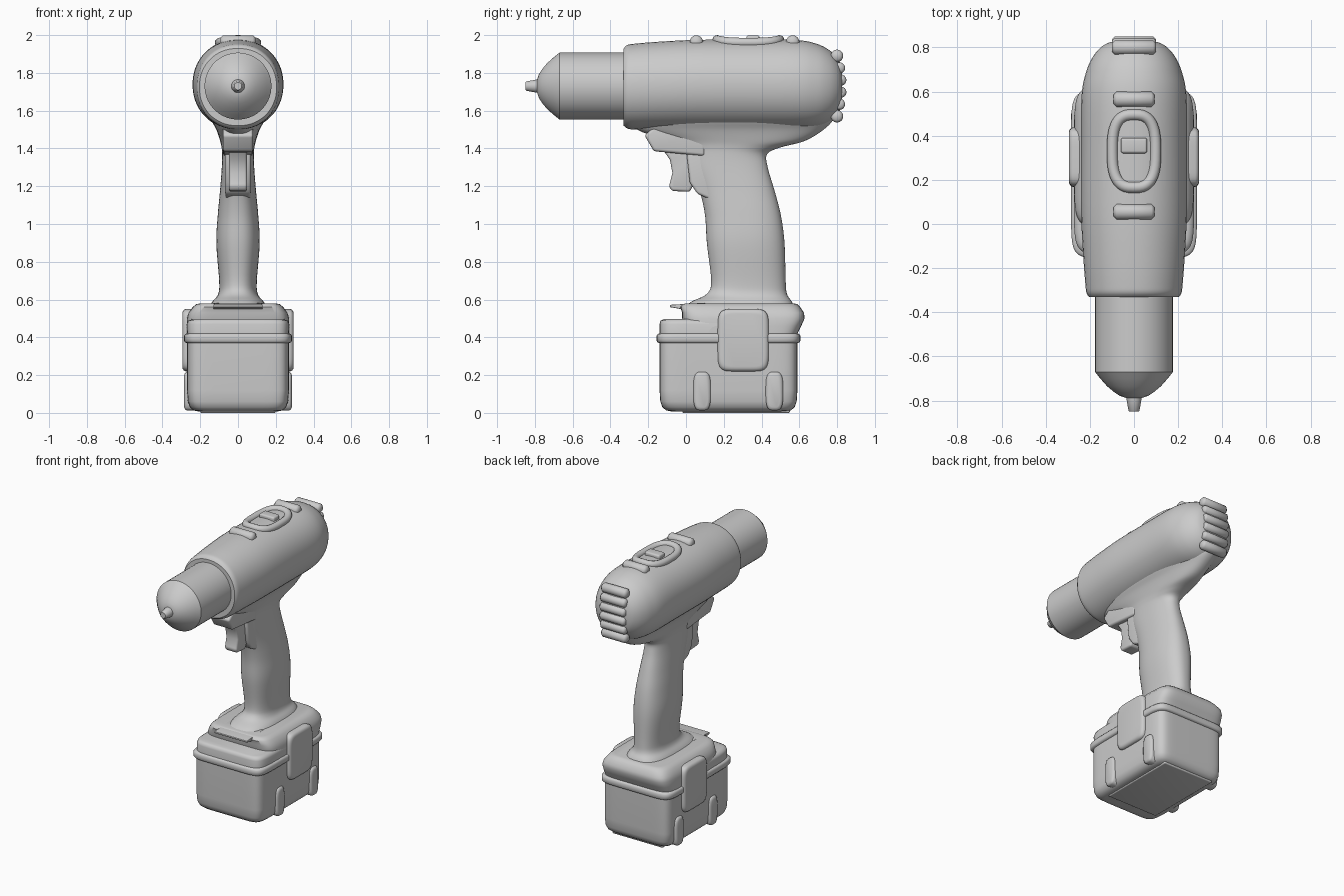
import bpy, bmesh, math
from mathutils import Vector

old = bpy.data.objects.get("Cube")
if old:
    bpy.data.objects.remove(old, do_unlink=True)

grey = bpy.data.materials.new("plain grey")
grey.use_nodes = True
grey.diffuse_color = (0.6, 0.6, 0.6, 1)
grey.node_tree.nodes["Principled BSDF"].inputs["Base Color"].default_value = (0.6, 0.6, 0.6, 1)


def finish(name, bm, bevel=0, angle=35):
    bmesh.ops.recalc_face_normals(bm, faces=bm.faces)
    mesh = bpy.data.meshes.new(name)
    bm.to_mesh(mesh)
    bm.free()
    ob = bpy.data.objects.new(name, mesh)
    bpy.context.collection.objects.link(ob)
    mesh.materials.append(grey)
    bpy.ops.object.select_all(action='DESELECT')
    ob.select_set(True)
    bpy.context.view_layer.objects.active = ob
    if bevel:
        mod = ob.modifiers.new("soft edges", 'BEVEL')
        mod.width = bevel
        mod.segments = 4
        mod.limit_method = 'ANGLE'
        bpy.ops.object.modifier_apply(modifier=mod.name)
    bpy.ops.object.shade_smooth_by_angle(angle=math.radians(angle))
    return ob


def spow(v, e):
    return math.copysign(abs(v) ** (2 / e), v)


def smooth(rows, steps=5):
    """Catmull-Rom blend between section rows."""
    out = []
    for i in range(len(rows) - 1):
        a, b, c, d = (rows[max(0, min(len(rows) - 1, i + k))] for k in (-1, 0, 1, 2))
        for s in range(steps):
            t = s / steps
            out.append([q + t / 2 * (r - p + t * (2*p - 5*q + 4*r - w + t * (3*(q - r) + w - p)))
                        for p, q, r, w in zip(a, b, c, d)])
    return out + [rows[-1]]


def loft(name, axis, rows, blend=False, segs=48, angle=35):
    """Rows: position, centre and half size of first and second cross axis, roundness."""
    bm = bmesh.new()
    rings = []
    for pos, c1, h1, c2, h2, e in (smooth(rows) if blend else rows):
        ring = []
        for i in range(segs):
            t = math.tau * (i + 0.5) / segs
            co = [c1 + h1 * spow(math.cos(t), e), c2 + h2 * spow(math.sin(t), e)]
            co.insert("xyz".index(axis), pos)
            ring.append(bm.verts.new(co))
        rings.append(ring)
    for a, b in zip(rings, rings[1:]):
        for i in range(segs):
            j = (i + 1) % segs
            bm.faces.new((a[i], a[j], b[j], b[i]))
    bm.faces.new(rings[0])
    bm.faces.new(rings[-1])
    return finish(name, bm, angle=angle)


def box(name, lo, hi, bevel):
    bm = bmesh.new()
    bmesh.ops.create_cube(bm, size=1)
    lo, hi = Vector(lo), Vector(hi)
    for v in bm.verts:
        v.co = (lo + hi) / 2 + v.co * (hi - lo)
    return finish(name, bm, bevel)


def slab(name, profile, half, bevel):
    """Side profile (y, z) extruded across x."""
    bm = bmesh.new()
    face = bm.faces.new([bm.verts.new((-half, y, z)) for y, z in profile])
    ext = bmesh.ops.extrude_face_region(bm, geom=[face])["geom"]
    for v in ext:
        if isinstance(v, bmesh.types.BMVert):
            v.co.x = half
    return finish(name, bm, bevel)


def rod(name, y, z, r, half):
    tip = half - r * 0.4
    return loft(name, 'x', [(s, y, k * r, z, k * r, 2) for s, k in
                ((-half, 0.6), (-tip, 1), (tip, 1), (half, 0.6))], segs=20, angle=60)


# Motor housing: y, z bottom, z top, half width
housing = [(-0.33, 1.52, 1.93, 0.205), (-0.31, 1.505, 1.948, 0.216), (-0.27, 1.5, 1.955, 0.221),
           (-0.15, 1.5, 1.965, 0.23), (0.05, 1.5, 1.975, 0.24), (0.35, 1.5, 1.977, 0.24),
           (0.58, 1.5, 1.975, 0.238), (0.69, 1.51, 1.955, 0.217), (0.76, 1.54, 1.92, 0.185),
           (0.805, 1.585, 1.875, 0.145), (0.825, 1.63, 1.83, 0.105)]
loft("motor_housing", 'y', [(y, 0, w, (a + b) / 2, (b - a) / 2, 2.1) for y, a, b, w in housing], True)

# Nose and drill tip: y, radius
nose = [(-0.3, 0.177), (-0.67, 0.177), (-0.70, 0.153), (-0.735, 0.122), (-0.76, 0.092),
        (-0.778, 0.065), (-0.788, 0.035)]
loft("nose_cone", 'y', [(y, 0, r, 1.73, r, 2) for y, r in nose])
loft("drill_tip", 'y', [(y, 0, r, 1.73, r, 2) for y, r in
                        ((-0.77, 0.037), (-0.79, 0.035), (-0.845, 0.025), (-0.85, 0.02))], segs=24)

# Handle with flared ends: z, y front, y back, half width, roundness
handle = [(0.55, -0.02, 0.58, 0.16, 3), (0.59, 0.03, 0.56, 0.135, 2.8), (0.63, 0.11, 0.535, 0.105, 2.5),
          (0.7, 0.133, 0.528, 0.1, 2.4), (0.9, 0.11, 0.522, 0.115, 2.4), (1.05, 0.1, 0.502, 0.107, 2.4),
          (1.18, 0.07, 0.468, 0.095, 2.4), (1.3, 0.02, 0.433, 0.086, 2.4), (1.37, 0, 0.43, 0.084, 2.4),
          (1.405, -0.03, 0.5, 0.087, 2.4), (1.44, -0.1, 0.63, 0.095, 2.4), (1.5, -0.26, 0.73, 0.115, 2.4),
          (1.56, -0.29, 0.785, 0.145, 2.4), (1.64, -0.28, 0.8, 0.15, 2.4)]
loft("handle", 'z', [(z, 0, w, (a + b) / 2, (b - a) / 2, e) for z, a, b, w, e in handle], True)

# Trigger and its mount
slab("trigger_mount", [(-0.22, 1.47), (-0.17, 1.385), (0.1, 1.36), (0.1, 1.52), (-0.16, 1.52)], 0.08, 0.015)
slab("trigger", [(-0.12, 1.39), (-0.085, 1.34), (-0.072, 1.27), (-0.09, 1.2), (-0.075, 1.175),
                 (0.02, 1.17), (0.045, 1.22), (0.08, 1.4)], 0.048, 0.014)
slab("trigger_root", [(0, 1.4), (0.02, 1.22), (0.06, 1.16), (0.15, 1.12), (0.15, 1.4)], 0.068, 0.015)

# Battery pack
loft("battery_case", 'z', [(z, 0, 0.27 - k, 0.225, 0.365 - k, 9) for z, k in
     ((0.008, 0.06), (0.013, 0.035), (0.03, 0.015), (0.06, 0.004), (0.12, 0), (0.4, 0))], segs=80, angle=50)
loft("battery_rim", 'z', [(z, 0, 0.285 - k, 0.225, 0.38 - k, 9) for z, k in
     ((0.368, 0.02), (0.372, 0.006), (0.38, 0), (0.41, 0), (0.418, 0.006), (0.422, 0.02))], segs=80, angle=50)
loft("base_deck", 'z', [(z, 0, w, 0.225, d, 8) for z, w, d in
     ((0.4, 0.27, 0.365), (0.47, 0.272, 0.365), (0.488, 0.265, 0.36), (0.496, 0.245, 0.345))],
     segs=80, angle=50)
# Raised rear of the base: z, y front, y back, half width
shoulder = [(0.42, 0, 0.59, 0.272), (0.46, 0, 0.61, 0.272), (0.5, -0.02, 0.628, 0.27),
            (0.53, -0.02, 0.625, 0.262), (0.56, -0.03, 0.605, 0.24), (0.575, -0.02, 0.59, 0.222),
            (0.58, 0, 0.57, 0.2)]
loft("base_shoulder", 'z', [(z, 0, w, (a + b) / 2, (b - a) / 2, 7) for z, a, b, w in shoulder],
     segs=80, angle=50)
slab("front_lip", [(-0.085, 0.56), (0, 0.545), (0.1, 0.545), (0.1, 0.583), (0, 0.577), (-0.085, 0.572)],
     0.13, 0.004)
box("battery_foot_plate", (-0.2, -0.02, 0), (0.2, 0.55, 0.03), 0.008)

# Side clips and feet
for side, sign in (("left", 1), ("right", -1)):
    loft(side + "_clip", 'x', [(sign * x, 0.303, 0.135 - k, 0.385, 0.165 - k, 6) for x, k in
         ((0.2, 0), (0.277, 0), (0.287, 0.005), (0.293, 0.014), (0.295, 0.025))], segs=64, angle=50)
    for place, y in (("front", 0.085), ("rear", 0.468)):
        loft(side + "_" + place + "_foot", 'x', [(sign * x, y, 0.046 - k, 0.115, 0.102 - k, 3.5) for x, k in
             ((0.2, 0), (0.272, 0), (0.28, 0.005), (0.285, 0.016))], segs=40, angle=50)

# Top ridges, selector ring and slider
for place, y in (("front", 0.055), ("rear", 0.565)):
    rod(place + "_top_ridge", y, 1.964, 0.035, 0.093)
path = bpy.data.curves.new("selector_ring", 'CURVE')
path.dimensions = '3D'
path.bevel_depth = 0.025
path.bevel_resolution = 4
line = path.splines.new('POLY')
line.points.add(47)
line.use_cyclic_u = True
for i, p in enumerate(line.points):
    t = math.tau * i / 48
    x = 0.098 * spow(math.cos(t), 2.8)
    p.co = (x, 0.33 + 0.165 * spow(math.sin(t), 2.8), 1.975 - 1.5 * x * x, 1)
ring = bpy.data.objects.new("selector_ring", path)
bpy.context.collection.objects.link(ring)
path.materials.append(grey)
bpy.ops.object.select_all(action='DESELECT')
ring.select_set(True)
bpy.context.view_layer.objects.active = ring
bpy.ops.object.convert(target='MESH')
bpy.ops.object.shade_smooth_by_angle(angle=math.radians(60))
box("selector_slider", (-0.06, 0.32, 1.95), (0.06, 0.39, 1.998), 0.012)

# Rear grip ribs following the rounded back
for i in range(6):
    z = 1.89 - i * 0.064
    end = i in (0, 5)
    rod("rear_rib_%d" % (i + 1), 0.82 - 0.8 * (z - 1.73) ** 2, z, 0.033 if end else 0.03, 0.1)
